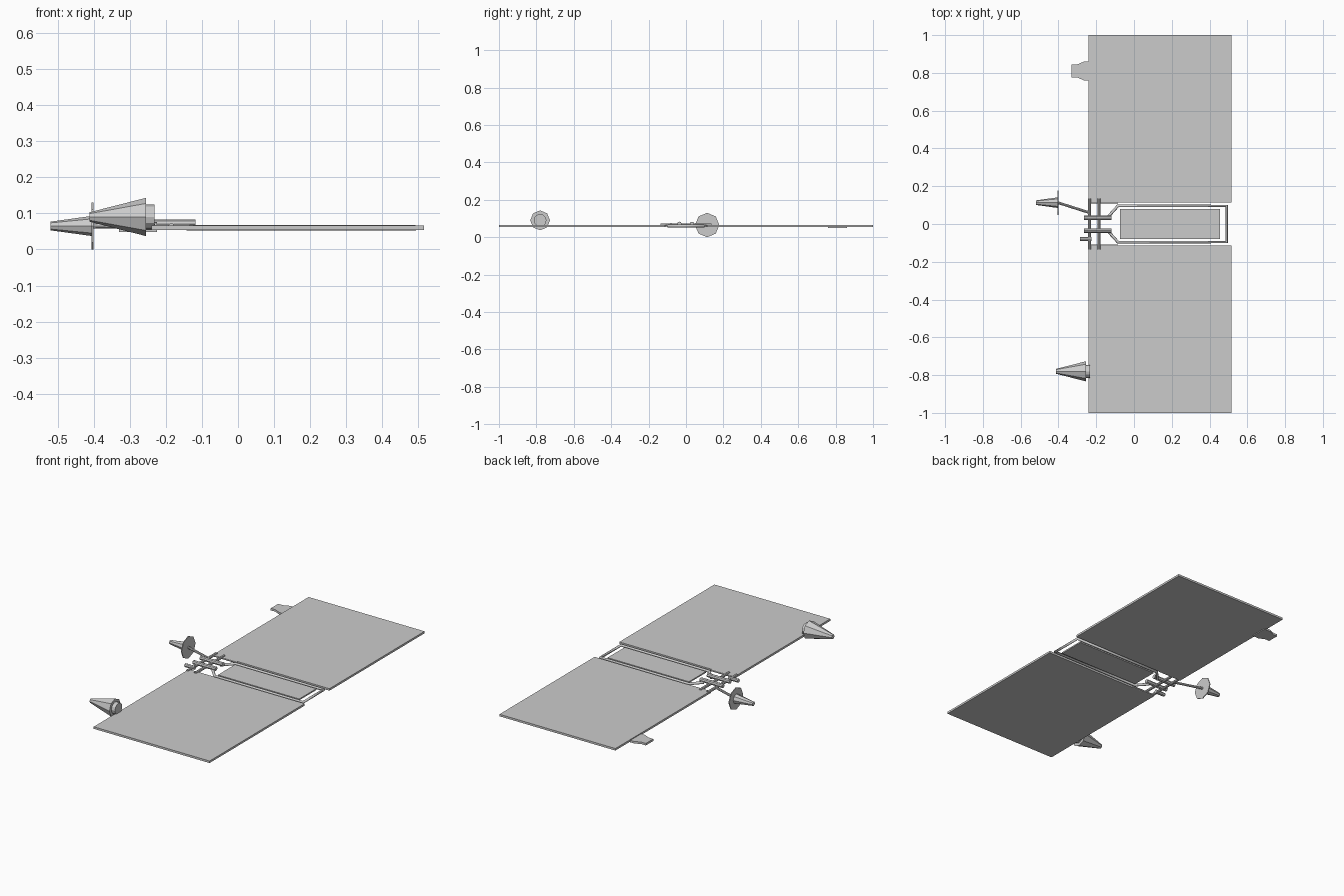
import bpy, bmesh
from mathutils import Vector, Matrix

if "Cube" in bpy.data.objects:
    bpy.data.objects.remove(bpy.data.objects["Cube"])


def finish(name, bm):
    bmesh.ops.recalc_face_normals(bm, faces=bm.faces)
    me = bpy.data.meshes.new(name)
    bm.to_mesh(me)
    bm.free()
    ob = bpy.data.objects.new(name, me)
    bpy.context.collection.objects.link(ob)
    return ob


def box(name, lo, hi):
    lo, hi = Vector(lo), Vector(hi)
    bm = bmesh.new()
    bmesh.ops.create_cube(bm, size=1)
    for v in bm.verts:
        v.co = Vector(a * b for a, b in zip(v.co, hi - lo)) + (lo + hi) / 2
    return finish(name, bm)


def cone(bm, a, b, ra, rb, sides=8):
    a, b = Vector(a), Vector(b)
    d = b - a
    rot = d.to_track_quat('Z', 'Y').to_matrix().to_4x4()
    bmesh.ops.create_cone(bm, cap_ends=True, segments=sides, radius1=ra, radius2=rb,
                          depth=d.length, matrix=Matrix.Translation((a + b) / 2) @ rot)


def rod(name, a, b, r, sides=8):
    bm = bmesh.new()
    cone(bm, a, b, r, r, sides)
    return finish(name, bm)


def tube_path(name, pts, r):
    cu = bpy.data.curves.new(name, 'CURVE')
    cu.dimensions = '3D'
    cu.bevel_depth = r
    cu.bevel_resolution = 2
    cu.use_fill_caps = True
    sp = cu.splines.new('POLY')
    sp.points.add(len(pts) - 1)
    for p, co in zip(sp.points, pts):
        p.co = (*co, 1)
    ob = bpy.data.objects.new(name, cu)
    bpy.context.collection.objects.link(ob)
    return ob


# Large side panels and the small centre panel
box("panel_back", (-0.24, 0.115, 0.054), (0.515, 1.0, 0.066))
box("panel_front", (-0.24, -1.0, 0.054), (0.515, -0.115, 0.066))
box("centre_panel", (-0.075, -0.08, 0.056), (0.455, 0.08, 0.064))

# Tubular frame with chamfered front end
Z = 0.06
half = [(-0.14, 0.035, Z), (-0.085, 0.096, Z), (0.491, 0.096, Z)]
tube_path("frame", half + [(x, -y, z) for x, y, z in reversed(half)], 0.008)

# Cross bars and short lengthwise clamps
for i, x in enumerate((-0.236, -0.185)):
    rod(f"cross_bar_{i}", (x, -0.135, 0.065), (x, 0.135, 0.065), 0.008)
for i, y in enumerate((-0.035, 0.032)):
    rod(f"clamp_bar_{i}", (-0.265, y, 0.071), (-0.118, y, 0.071), 0.012)
rod("short_peg", (-0.287, -0.08, 0.065), (-0.225, -0.08, 0.065), 0.011)
for i, y in enumerate((-0.115, 0.115)):
    rod(f"hinge_rail_{i}", (-0.24, y, 0.06), (-0.085, y, 0.06), 0.006)

# Dish assembly on an angled arm
rod("dish_arm", (-0.403, 0.113, 0.065), (-0.236, 0.06, 0.066), 0.007)
rod("dish_disc", (-0.406, 0.113, 0.065), (-0.401, 0.113, 0.065), 0.065, 8)
bm = bmesh.new()
cone(bm, (-0.52, 0.113, 0.065), (-0.404, 0.113, 0.065), 0.012, 0.028)
finish("dish_cone", bm)

# Thruster cone with collar at the front panel
bm = bmesh.new()
cone(bm, (-0.412, -0.78, 0.09), (-0.255, -0.78, 0.09), 0.013, 0.053, 8)
cone(bm, (-0.256, -0.78, 0.09), (-0.232, -0.78, 0.09), 0.034, 0.034, 12)
finish("thruster_cone", bm)

# Flat stepped bracket at the back panel
outline = [(-0.225, 0.76), (-0.265, 0.76), (-0.30, 0.776), (-0.33, 0.776),
           (-0.33, 0.845), (-0.30, 0.845), (-0.265, 0.86), (-0.225, 0.86)]
bm = bmesh.new()
face = bm.faces.new([bm.verts.new((x, y, 0.049)) for x, y in outline])
ext = bmesh.ops.extrude_face_region(bm, geom=[face])
bmesh.ops.translate(bm, vec=(0, 0, 0.012),
                    verts=[g for g in ext["geom"] if isinstance(g, bmesh.types.BMVert)])
finish("bracket", bm)
